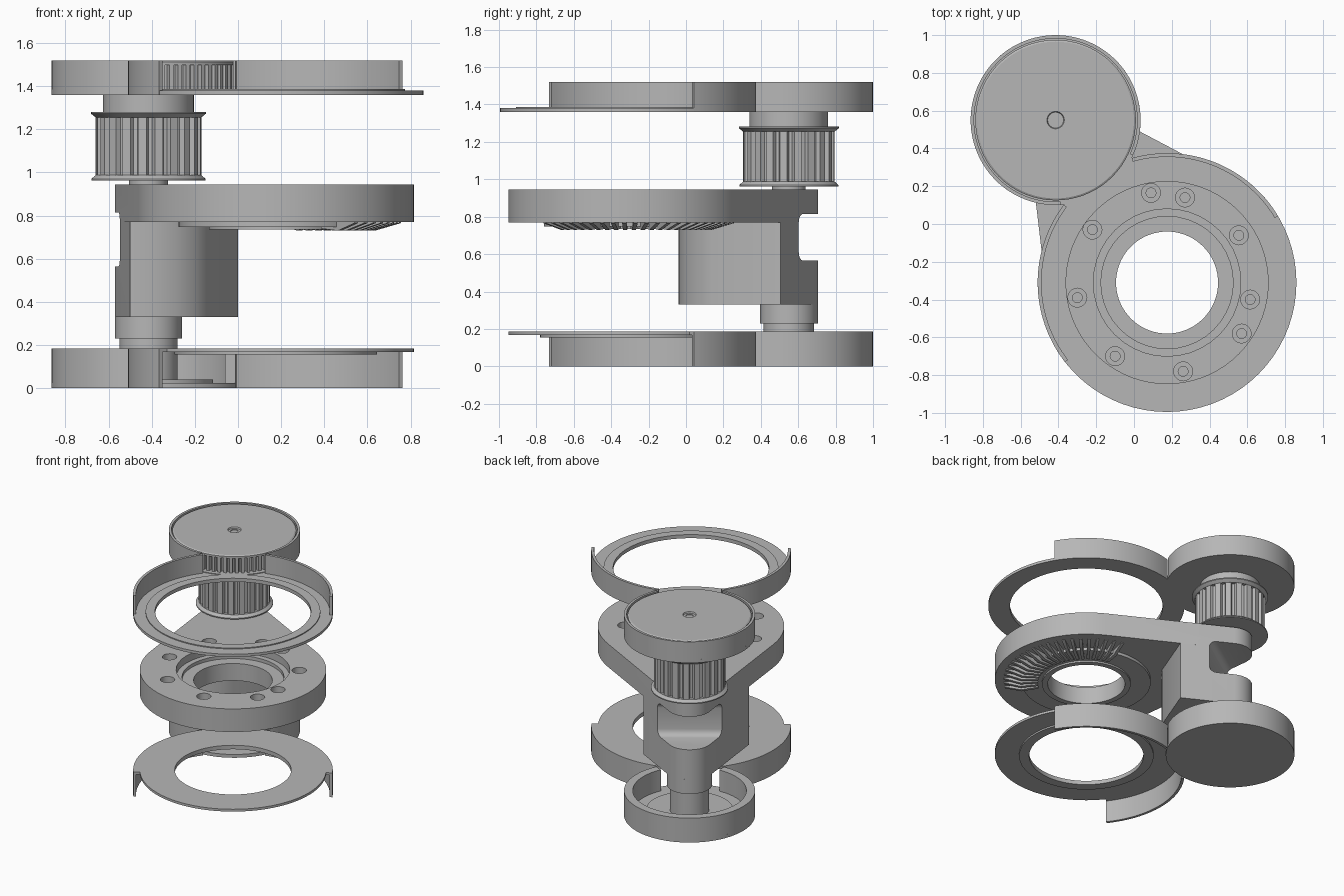
import bpy, bmesh, math
from mathutils import Vector, Matrix

old = bpy.data.objects.get("Cube")
if old:
    bpy.data.objects.remove(old, do_unlink=True)

metal = bpy.data.materials.new("grey_metal")
metal.use_nodes = True
metal.diffuse_color = (0.47, 0.47, 0.47, 1)
metal.node_tree.nodes["Principled BSDF"].inputs["Base Color"].default_value = metal.diffuse_color

BIG, SMALL = Vector((0.175, -0.31)), Vector((-0.415, 0.55))
AXIS = math.degrees(math.atan2(SMALL.y - BIG.y, SMALL.x - BIG.x))
DIST = (SMALL - BIG).length


def polar(c, r, a):
    a = math.radians(a)
    return Vector((c[0] + r * math.cos(a), c[1] + r * math.sin(a)))


def arc(c, r, a0, a1, n):
    return [polar(c, r, a0 + (a1 - a0) * i / n) for i in range(n + 1)]


def finish(name, bm):
    bmesh.ops.remove_doubles(bm, verts=bm.verts, dist=0.0001)
    bmesh.ops.recalc_face_normals(bm, faces=bm.faces)
    me = bpy.data.meshes.new(name)
    bm.to_mesh(me)
    bm.free()
    me.materials.append(metal)
    ob = bpy.data.objects.new(name, me)
    bpy.context.collection.objects.link(ob)
    return ob


def prism(name, pts, z0, z1):
    bm = bmesh.new()
    face = bm.faces.new([bm.verts.new((p[0], p[1], z0)) for p in pts])
    top = bmesh.ops.extrude_face_region(bm, geom=[face])["geom"]
    bmesh.ops.translate(bm, verts=[v for v in top if isinstance(v, bmesh.types.BMVert)],
                        vec=(0, 0, z1 - z0))
    return finish(name, bm)


def lathe(name, c, profile, n=72, a0=0, a1=360):
    """Turn a closed (radius, z) profile around a vertical axis at c."""
    full = a1 - a0 >= 360
    bm = bmesh.new()
    rows = []
    for i in range(n if full else n + 1):
        a = a0 + (a1 - a0) * i / n
        rows.append([bm.verts.new((*polar(c, r, a), z)) for r, z in profile])
    k = len(profile)
    for i in range(n):
        p, q = rows[i], rows[(i + 1) % len(rows)]
        for j in range(k):
            m = (j + 1) % k
            if profile[j][0] > 0 or profile[m][0] > 0:
                bm.faces.new((p[j], p[m], q[m], q[j]))
    if not full:
        bm.faces.new(rows[0])
        bm.faces.new(rows[-1])
    return finish(name, bm)


def ring(name, c, r0, r1, z0, z1, **kw):
    return lathe(name, c, [(r0, z0), (r1, z0), (r1, z1), (r0, z1)], **kw)


def cut(ob, cutters):
    for c in cutters:
        mod = ob.modifiers.new("cut", "BOOLEAN")
        mod.operation, mod.solver, mod.object = "DIFFERENCE", "EXACT", c
    bpy.context.view_layer.update()
    me = bpy.data.meshes.new_from_object(ob.evaluated_get(bpy.context.evaluated_depsgraph_get()))
    ob.modifiers.clear()
    ob.data = me


def toothed(name, c, r0, r1, count, z0, z1):
    pts = []
    step = 360 / count
    for i in range(count):
        for f, r in ((0, r0), (0.25, r0), (0.38, r1), (0.88, r1)):
            pts.append(polar(c, r, (i + f) * step))
    return prism(name, pts, z0, z1)


# Guards: a round cup joined to a curved wall and a flat ring
def guard_walls(tag, thick, z0, z1):
    ring(tag + "_cup_wall", SMALL, 0.45 - thick, 0.45, z0, z1,
         a0=AXIS - 180 + 31, a1=AXIS + 180 - 31)
    for side, a0, a1 in (("left", AXIS - 93.5, AXIS - 18.6), ("right", AXIS + 18.6, AXIS + 93.5)):
        ring(tag + "_wall_" + side, BIG, 0.665, 0.685, z0, z1, n=32, a0=a0, a1=a1)


guard_walls("upper_guard", 0.018, 1.36, 1.52)
ring("upper_guard_ring", BIG, 0.535, 0.685, 1.36, 1.38)
ring("upper_guard_lip", BIG, 0.535, 0.60, 1.38, 1.387)
ring("upper_guard_floor", SMALL, 0, 0.45, 1.36, 1.385)

guard_walls("lower_guard", 0.06, 0, 0.185)
ring("lower_guard_ring", BIG, 0.40, 0.64, 0.167, 0.185)
ring("lower_guard_lip", BIG, 0.40, 0.47, 0.155, 0.167)
ring("lower_guard_floor", SMALL, 0, 0.45, 0, 0.025)
ring("lower_guard_floor_step", SMALL, 0, 0.30, 0.025, 0.04)
ring("lower_guard_edge", BIG, 0.62, 0.685, 0.167, 0.185, a0=AXIS - 93.5, a1=AXIS + 93.5)

# Upper wheel with a flush lid and a centre screw
toothed("upper_wheel", SMALL, 0.395, 0.42, 64, 1.385, 1.50)
lathe("upper_wheel_lid", SMALL, [(0, 1.498), (0.425, 1.498), (0.425, 1.512), (0.415, 1.518),
                                 (0.046, 1.518), (0.042, 1.508), (0.026, 1.508), (0.026, 1.503),
                                 (0, 1.503)])

# Drive pulley
toothed("pulley_teeth", SMALL, 0.222, 0.245, 20, 0.975, 1.265)
lathe("pulley_lower_flange", SMALL, [(0, 0.962), (0.265, 0.962), (0.265, 0.97), (0.245, 0.987), (0, 0.987)])
lathe("pulley_upper_flange", SMALL, [(0, 1.255), (0.245, 1.255), (0.267, 1.273), (0.267, 1.281), (0, 1.281)])
ring("pulley_collar", SMALL, 0, 0.21, 1.28, 1.365)
ring("pulley_shaft", SMALL, 0, 0.09, 0.93, 0.97)

# Lower shaft and boss
lathe("lower_shaft", SMALL, [(0, 0.04), (0.135, 0.04), (0.135, 0.23), (0.155, 0.23), (0.155, 0.34), (0, 0.34)])

# Arm body: a disc tapering to the small end
R, r = 0.64, 0.155
spread = math.degrees(math.acos((R - r) / DIST))
nose = arc(SMALL, r, AXIS - spread, AXIS + spread, 16)
outline = nose + arc(BIG, R, AXIS + spread, AXIS + 360 - spread, 56)
body = prism("arm_body", outline, 0.77, 0.945)
front_face = [(-0.50, -0.04), (-0.40, -0.035), (-0.29, 0.0), (-0.20, 0.06), (-0.14, 0.14), (0.0, 0.506)]
column = prism("arm_column", nose + [Vector(p) for p in front_face], 0.33, 0.78)

# Cutters: bore, counterbore, screw holes and rear pocket
cutters = [ring("bore_cutter", BIG, 0, 0.27, 0.6, 1.1),
           ring("counterbore_cutter", BIG, 0, 0.39, 0.89, 1.1, n=40),
           ring("step_cutter", BIG, 0, 0.35, 0.865, 1.05, n=40)]
holes = [(0.09, 0.165), (0.27, 0.14), (0.555, -0.06), (0.615, -0.40), (0.57, -0.58),
         (0.26, -0.78), (-0.10, -0.70), (-0.30, -0.39), (-0.22, -0.03)]
for h in holes:
    cutters.append(lathe("screw_cutter", h, [(0, 0.85), (0.026, 0.85), (0.026, 0.885), (0.05, 0.885),
                                             (0.05, 1.0), (0, 1.0)], n=20))
bm = bmesh.new()
bmesh.ops.create_cube(bm, size=1)
bmesh.ops.scale(bm, verts=bm.verts, vec=(0.4, 1.2, 0.25))
bmesh.ops.bevel(bm, geom=[e for e in bm.edges if abs(e.verts[0].co.y - e.verts[1].co.y) > 0.5],
                offset=0.045, segments=4, profile=0.5, affect="EDGES")
mid = polar(BIG, 0.955 + 0.2, AXIS)
bm.transform(Matrix.Translation((mid.x, mid.y, 0.69)) @ Matrix.Rotation(math.radians(AXIS), 4, "Z"))
pocket = finish("pocket_cutter", bm)
cut(body, cutters + [pocket])
cut(column, [pocket])
for c in cutters + [pocket]:
    bpy.data.objects.remove(c, do_unlink=True)

# Underside hub and sloped face teeth
ring("hub_ring", BIG, 0.27, 0.45, 0.748, 0.775)
ring("hub_collar", BIG, 0.27, 0.31, 0.735, 0.775)
bm = bmesh.new()
for i in range(22):
    a = math.radians(-50 + i * 6)
    rad, tan = Vector((math.cos(a), math.sin(a), 0)), Vector((-math.sin(a), math.cos(a), 0))
    base = Vector((BIG.x, BIG.y, 0))
    ends = []
    for s in (-0.011, 0.011):
        ends.append([bm.verts.new(base + rad * q + tan * s + Vector((0, 0, z)))
                     for q, z in ((0.34, 0.775), (0.34, 0.74), (0.46, 0.73), (0.58, 0.765), (0.58, 0.775))])
    bm.faces.new(ends[0])
    bm.faces.new(ends[1])
    for j in range(5):
        k = (j + 1) % 5
        bm.faces.new((ends[0][j], ends[0][k], ends[1][k], ends[1][j]))
finish("face_teeth", bm)

# Smooth round walls, keep crisp edges
bpy.ops.object.select_all(action="DESELECT")
for ob in bpy.context.collection.objects:
    if ob.type == "MESH" and metal.name in ob.data.materials:
        ob.select_set(True)
        bpy.context.view_layer.objects.active = ob
bpy.ops.object.shade_smooth_by_angle(angle=math.radians(30))
